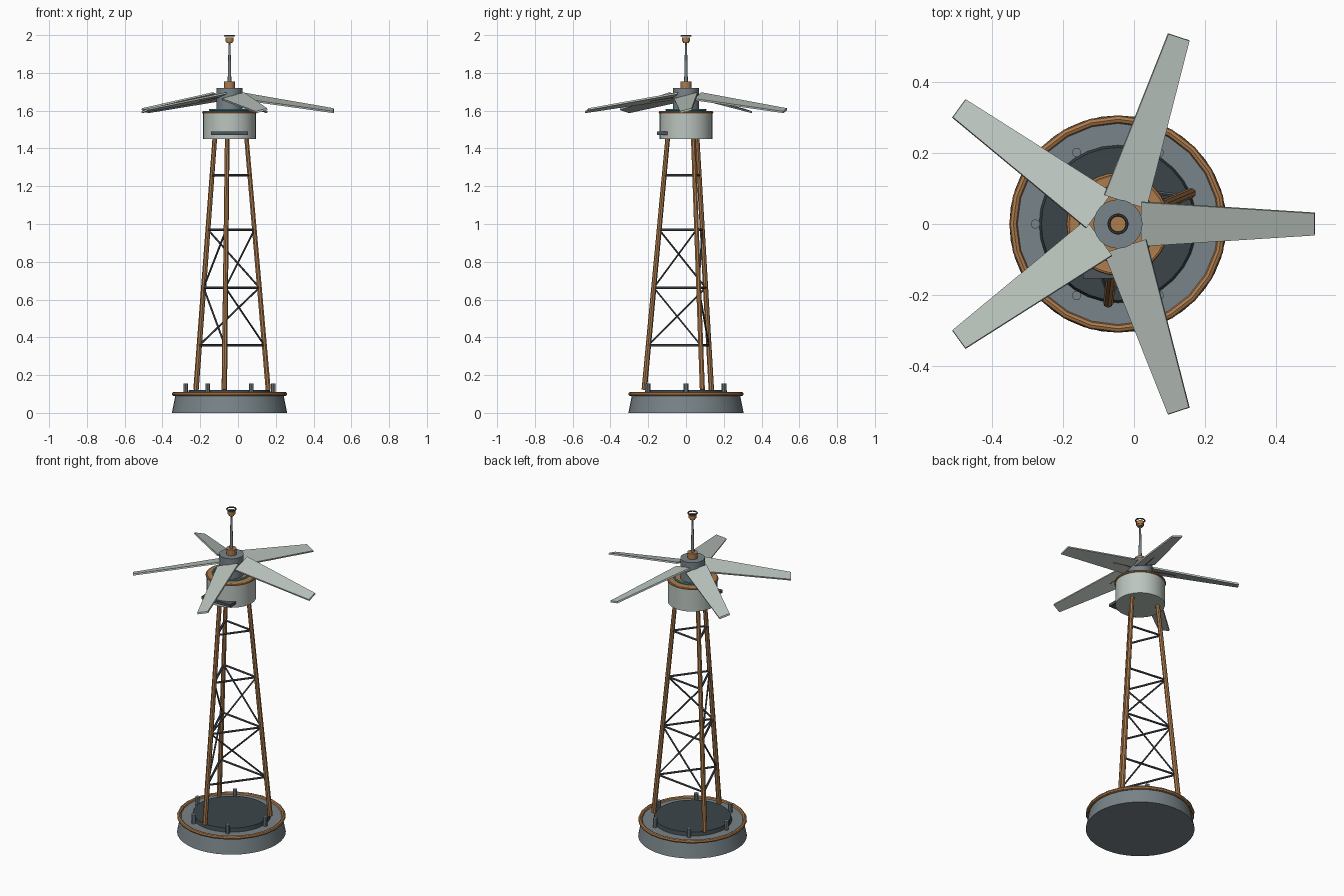
import bpy, bmesh, math
from mathutils import Vector, Matrix

if "Cube" in bpy.data.objects:
    bpy.data.objects.remove(bpy.data.objects["Cube"])

CX = -0.045  # tower axis


def mat(name, c):
    m = bpy.data.materials.new(name)
    m.diffuse_color = (*c, 1)
    m.use_nodes = True
    m.node_tree.nodes["Principled BSDF"].inputs["Base Color"].default_value = m.diffuse_color
    return m


STEEL = mat("steel_grey", (0.19, 0.23, 0.25))
DARK = mat("dark_slate", (0.045, 0.06, 0.068))
BRACE = mat("brace_grey", (0.075, 0.09, 0.105))
COPPER = mat("copper", (0.42, 0.2, 0.075))
PALE = mat("pale_grey", (0.50, 0.56, 0.52))
CYAN = mat("cyan_glow", (0.05, 0.42, 0.58))


def finish(o, name, m, smooth=True):
    o.name = name
    o.data.materials.clear()
    o.data.materials.append(m)
    if smooth:
        bpy.ops.object.shade_smooth_by_angle(angle=math.radians(35))
    return o


def cyl(name, m, r1, r2, z1, z2, x=CX, y=0, n=32):
    bpy.ops.mesh.primitive_cone_add(vertices=n, radius1=r1, radius2=r2, depth=z2 - z1,
                                    location=(x, y, (z1 + z2) / 2))
    return finish(bpy.context.object, name, m)


def ring(name, m, R, r, z, n=32, k=8):
    bpy.ops.mesh.primitive_torus_add(major_segments=n, minor_segments=k, major_radius=R,
                                     minor_radius=r, location=(CX, 0, z))
    return finish(bpy.context.object, name, m)


def rod(name, m, a, b, r, n=6, r2=None):
    a, b = Vector(a), Vector(b)
    d = b - a
    bpy.ops.mesh.primitive_cone_add(vertices=n, radius1=r, radius2=r2 or r, depth=d.length,
                                    location=(a + b) / 2,
                                    rotation=d.to_track_quat('Z', 'Y').to_euler())
    return finish(bpy.context.object, name, m, n > 6)


# base
cyl("base_drum", STEEL, 0.305, 0.285, 0, 0.1, n=40)
ring("base_rim", COPPER, 0.294, 0.0115, 0.1, n=24)
cyl("base_deck", DARK, 0.222, 0.215, 0.098, 0.122, n=32)
for i in range(6):
    a = i * math.pi / 3
    cyl(f"deck_bolt_{i}", STEEL, 0.013, 0.013, 0.095, 0.155,
        CX + 0.232 * math.cos(a), 0.232 * math.sin(a), 10)


# tripod legs
def leg_pt(i, z):
    a = 0.4 + i * math.tau / 3
    r = 0.222 + (0.098 - 0.222) * (z - 0.127) / (1.45 - 0.127)
    return (CX + r * math.cos(a), r * math.sin(a), z)


for i in range(3):
    rod(f"leg_{i}", COPPER, leg_pt(i, 0.122), leg_pt(i, 1.47), 0.0145, 8, 0.0125)

# lattice braces
levels = (0.358, 0.663, 0.97, 1.257)
for k, z in enumerate(levels):
    for i in range(3):
        rod(f"ring_brace_{k}_{i}", BRACE, leg_pt(i, z), leg_pt(i + 1, z), 0.0065)
        if k < 2:
            za, zb = (levels[k + 1], z) if k == 0 else (z, levels[k + 1])
            rod(f"diagonal_brace_{k}_{i}", BRACE, leg_pt(i, za), leg_pt(i + 1, zb), 0.005)

# rotor housing
cyl("housing", PALE, 0.139, 0.139, 1.45, 1.59, n=32)
cyl("housing_lid", COPPER, 0.136, 0.136, 1.585, 1.596)
ring("housing_rim", COPPER, 0.138, 0.007, 1.591)
ring("glow_ring", CYAN, 0.103, 0.006, 1.604)
bpy.ops.mesh.primitive_cube_add(size=1, location=(CX, -0.118, 1.48))
ledge = bpy.context.object
ledge.scale = (0.197, 0.07, 0.017)
finish(ledge, "front_ledge", BRACE, False)

# hub
cyl("hub", STEEL, 0.069, 0.069, 1.59, 1.72, n=24)
cyl("hub_collar", COPPER, 0.029, 0.029, 1.715, 1.755, n=16)

# drooping, pitched blades
R0, R1 = 0.066, 0.552
Z0, Z1 = 1.676, 1.600
pitch = math.radians(15)
for i in range(5):
    bm = bmesh.new()
    sec = []
    for r, z, w in ((R0, Z0, 0.064), (R1, Z1, 0.032)):
        sec.append([bm.verts.new((r - t * 0.15,
                                  s * w * math.cos(pitch) - t * math.sin(pitch),
                                  z + s * w * math.sin(pitch) + t * math.cos(pitch)))
                    for s, t in ((-1, -.005), (1, -.005), (1, .005), (-1, .005))])
    bm.faces.new(sec[0])
    bm.faces.new(sec[1])
    for j in range(4):
        bm.faces.new((sec[0][j], sec[0][(j + 1) % 4], sec[1][(j + 1) % 4], sec[1][j]))
    bmesh.ops.recalc_face_normals(bm, faces=bm.faces)
    turn = Matrix.Translation((CX, 0, 0)) @ Matrix.Rotation(i * math.tau / 5, 4, 'Z')
    bm.transform(turn)
    me = bpy.data.meshes.new("blade")
    bm.to_mesh(me)
    bm.free()
    me.materials.append(PALE)
    bpy.context.collection.objects.link(bpy.data.objects.new(f"blade_{i}", me))
    # short spar inside the blade root
    rod(f"blade_spar_{i}", COPPER, turn @ Vector((0.05, 0, 1.677)),
        turn @ Vector((0.2, 0, 1.654)), 0.0055, 8)

# mast and top beacon
cyl("mast", STEEL, 0.010, 0.005, 1.75, 1.965, n=12)
cyl("mast_cap_neck", COPPER, 0.015, 0.018, 1.957, 1.97, n=16)
cyl("mast_cap", COPPER, 0.022, 0.022, 1.967, 1.987, n=16)
ring("top_ring", DARK, 0.0255, 0.004, 1.996, n=24, k=6)
